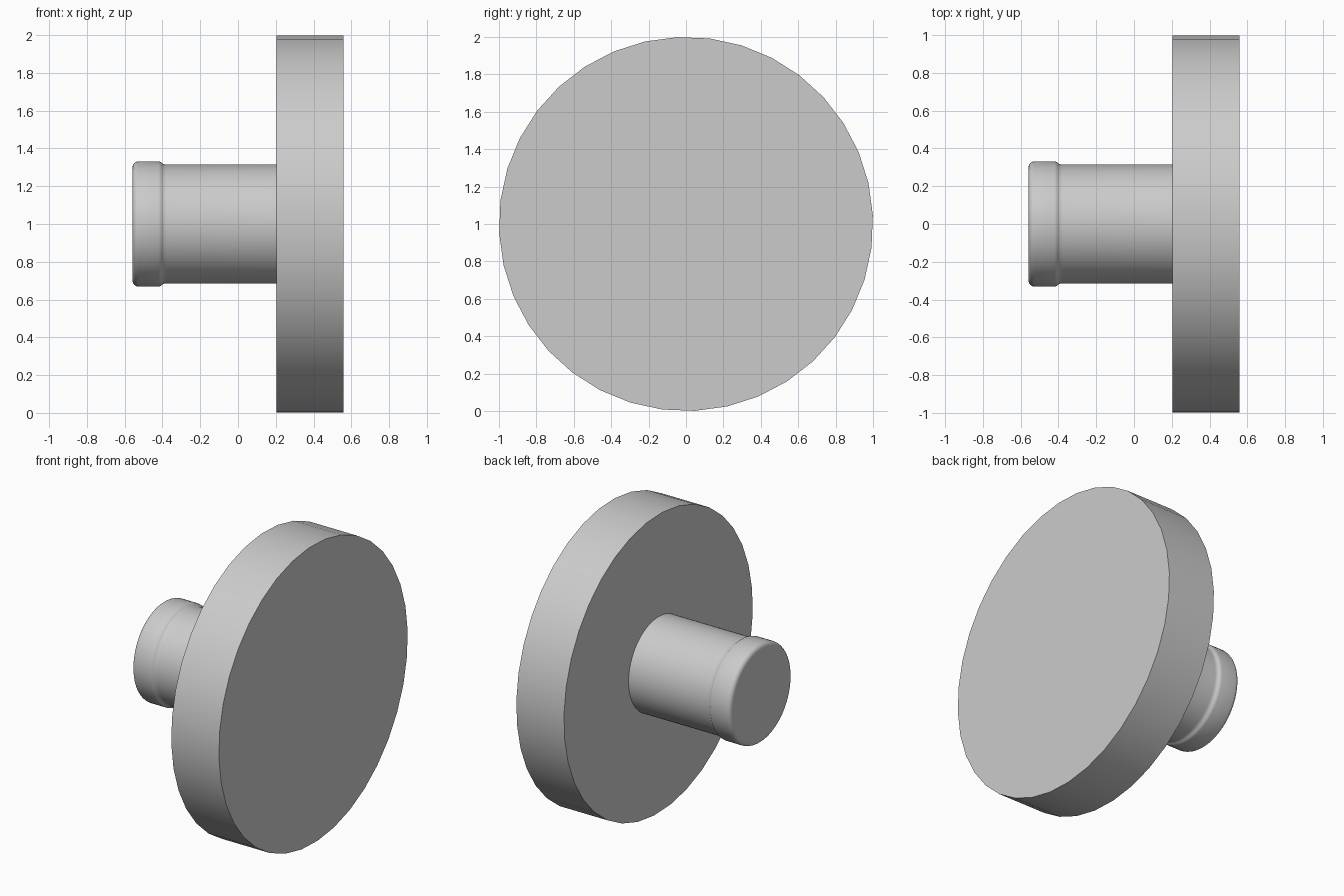
import bpy
import math
from mathutils import Matrix

cube = bpy.data.objects.get("Cube")
if cube:
    bpy.data.objects.remove(cube, do_unlink=True)

grey = bpy.data.materials.new("light grey")
grey.use_nodes = True
colour = (0.6, 0.6, 0.6, 1)
grey.diffuse_color = colour
grey.node_tree.nodes["Principled BSDF"].inputs["Base Color"].default_value = colour


def lathe(name, profile, sides, turn=0.0):
    """Closed solid turned around the x axis, from (x, radius) points."""
    verts, faces = [], []
    for x, r in profile:
        for i in range(sides):
            a = math.radians(turn) + math.tau * i / sides
            verts.append((x, r * math.cos(a), 1 + r * math.sin(a)))
    for k in range(len(profile) - 1):
        for i in range(sides):
            j = (i + 1) % sides
            a, b = k * sides, (k + 1) * sides
            faces.append((a + j, a + i, b + i, b + j))
    faces.append(tuple(range(sides))[::-1])
    last = (len(profile) - 1) * sides
    faces.append(tuple(range(last, last + sides)))
    mesh = bpy.data.meshes.new(name)
    mesh.from_pydata(verts, [], faces)
    mesh.update()
    mesh.materials.append(grey)
    obj = bpy.data.objects.new(name, mesh)
    bpy.context.collection.objects.link(obj)
    bpy.ops.object.select_all(action='DESELECT')
    obj.select_set(True)
    bpy.context.view_layer.objects.active = obj
    bpy.ops.object.shade_smooth_by_angle(angle=math.radians(35))
    return obj


# Large flat disc
lathe("disc", [(0.205, 1.0), (0.558, 1.0)], 36, 2.7)

# Stem with a rounded collar at its free end
fillet = 0.03
collar = [(-0.558 + fillet * (1 - math.cos(t)), 0.301 + fillet * math.sin(t))
          for t in (math.radians(15 * k) for k in range(7))]
collar += [(-0.42, 0.331), (-0.41, 0.329), (-0.402, 0.322), (-0.392, 0.316), (-0.38, 0.315)]
lathe("stem", collar + [(0.21, 0.315)], 72)
